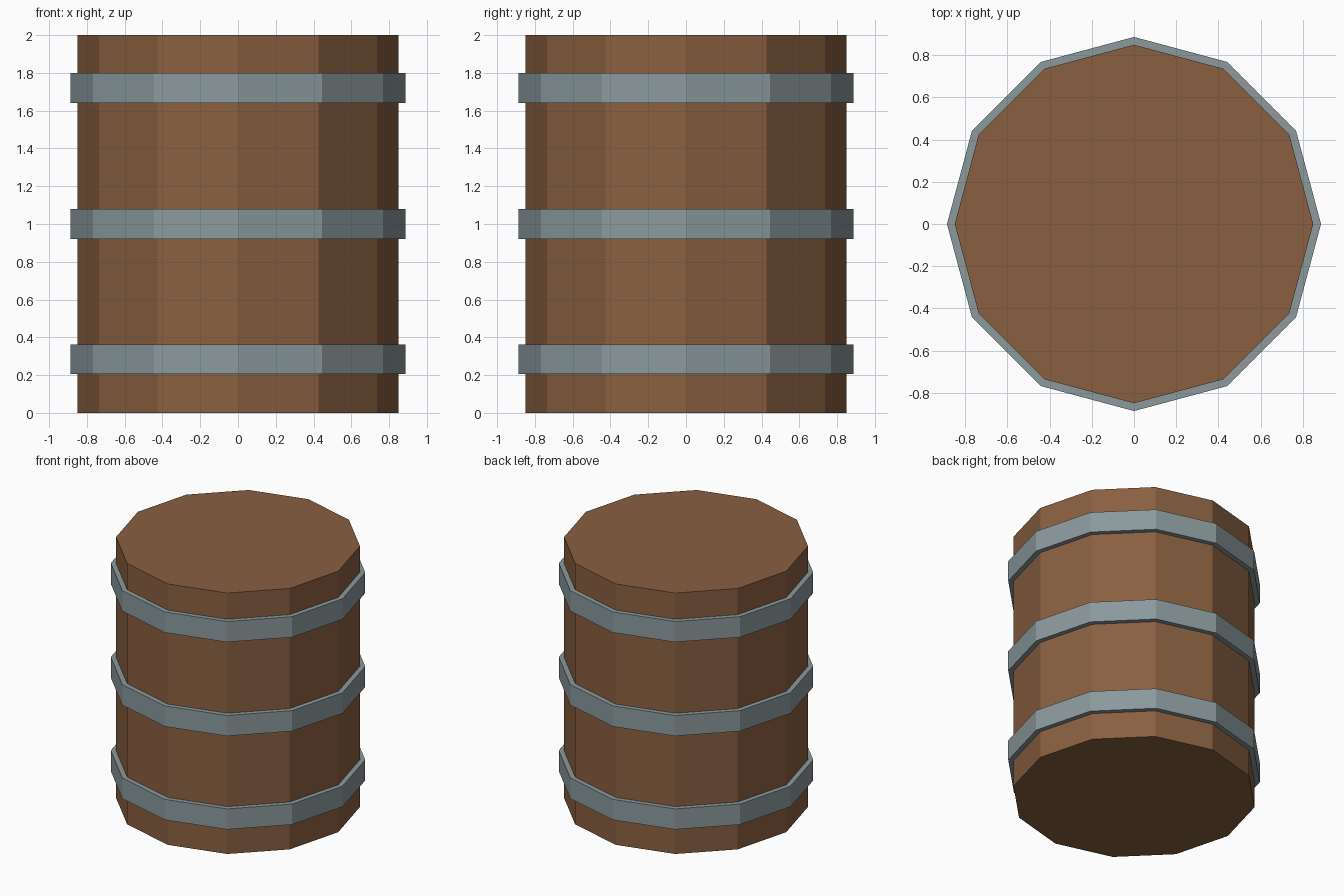
import bpy, bmesh, math

if "Cube" in bpy.data.objects:
    bpy.data.objects.remove(bpy.data.objects["Cube"])

SIDES = 12
BODY_R, HOOP_R = 0.85, 0.887
HEIGHT, HOOP_H = 2.0, 0.158


def material(name, color):
    mat = bpy.data.materials.new(name)
    mat.diffuse_color = (*color, 1)
    mat.use_nodes = True
    mat.node_tree.nodes["Principled BSDF"].inputs["Base Color"].default_value = mat.diffuse_color
    return mat


def add_object(name, bm, mat):
    bmesh.ops.recalc_face_normals(bm, faces=bm.faces)
    mesh = bpy.data.meshes.new(name)
    bm.to_mesh(mesh)
    bm.free()
    mesh.materials.append(mat)
    obj = bpy.data.objects.new(name, mesh)
    bpy.context.collection.objects.link(obj)
    return obj


def ring(bm, radius, z):
    angles = [2 * math.pi * i / SIDES for i in range(SIDES)]
    return [bm.verts.new((radius * math.cos(a), radius * math.sin(a), z)) for a in angles]


def bridge(bm, a, b):
    for i in range(SIDES):
        j = (i + 1) % SIDES
        bm.faces.new((a[i], a[j], b[j], b[i]))


wood = material("wood", (0.25, 0.115, 0.052))
steel = material("steel", (0.26, 0.32, 0.335))

# Straight twelve-sided barrel body with closed ends
bm = bmesh.new()
bottom, top = ring(bm, BODY_R, 0), ring(bm, BODY_R, HEIGHT)
bridge(bm, bottom, top)
bm.faces.new(bottom)
bm.faces.new(top)
add_object("barrel_body", bm, wood)

# Three metal hoops, inner wall seated slightly inside the wood
for name, z in (("lower_hoop", 0.284), ("middle_hoop", 1.0), ("upper_hoop", 1.72)):
    bm = bmesh.new()
    h = HOOP_H / 2
    loops = [ring(bm, r, z + dz) for r, dz in
             ((HOOP_R, -h), (HOOP_R, h), (BODY_R - 0.01, h), (BODY_R - 0.01, -h))]
    for k in range(4):
        bridge(bm, loops[k], loops[(k + 1) % 4])
    add_object(name, bm, steel)
